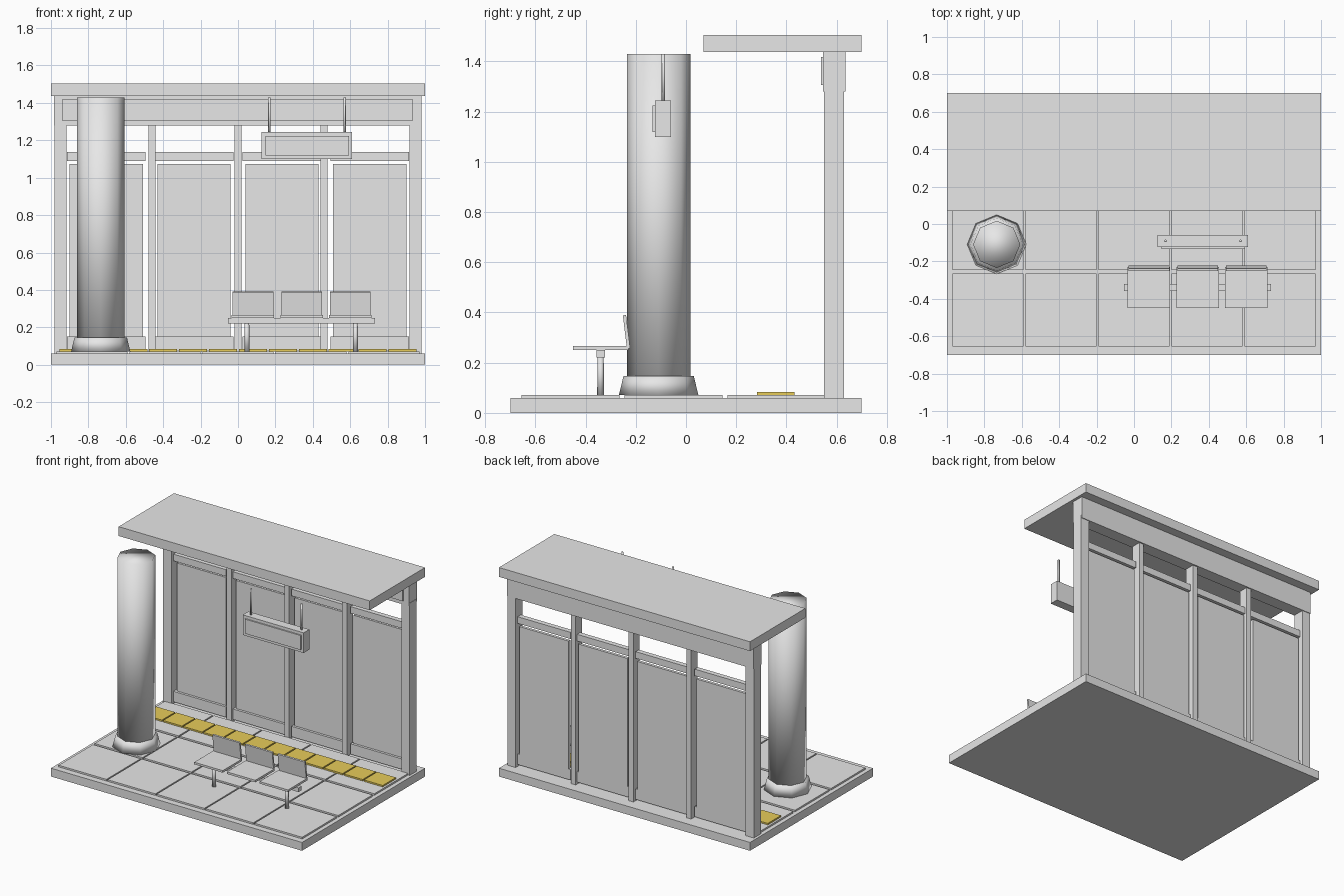
import bpy, bmesh
from math import radians
from mathutils import Matrix, Vector

cube = bpy.data.objects.get("Cube")
if cube:
    bpy.data.objects.remove(cube, do_unlink=True)


def material(name, rgb):
    m = bpy.data.materials.new(name)
    m.use_nodes = True
    m.diffuse_color = (*rgb, 1)
    m.node_tree.nodes["Principled BSDF"].inputs["Base Color"].default_value = (*rgb, 1)
    return m


GREY = material("light_grey", (0.8, 0.8, 0.8))
YELLOW = material("warning_yellow", (0.86, 0.65, 0.11))


def finish(name, bm, mat, smooth=False):
    mesh = bpy.data.meshes.new(name)
    bm.to_mesh(mesh)
    bm.free()
    mesh.materials.append(mat)
    for p in mesh.polygons:
        p.use_smooth = smooth
    ob = bpy.data.objects.new(name, mesh)
    bpy.context.collection.objects.link(ob)
    return ob


def box(name, x, y, z, mat=GREY, tilt=0):
    """Box from (min, max) spans, optionally tilted about its own x axis."""
    spans = (x, y, z)
    centre = Vector([(a + b) / 2 for a, b in spans])
    size = Vector([b - a for a, b in spans])
    bm = bmesh.new()
    bmesh.ops.create_cube(bm, size=1, matrix=Matrix.Translation(centre)
                          @ Matrix.Rotation(tilt, 4, 'X') @ Matrix.Diagonal(size.to_4d()))
    return finish(name, bm, mat)


def tube(name, x, y, z, r_bottom, r_top, smooth=True):
    """Eight-sided upright cylinder or cone section."""
    bm = bmesh.new()
    bmesh.ops.create_cone(bm, cap_ends=True, segments=8, radius1=r_bottom,
                          radius2=r_top, depth=z[1] - z[0],
                          matrix=Matrix.Translation((x, y, (z[0] + z[1]) / 2)))
    return finish(name, bm, GREY, smooth)


def around(c, width):
    return (c - width / 2, c + width / 2)


# Platform slab, floor tiles and warning strip
box("platform", (-1, 1), (-0.7, 0.7), (0, 0.06))
for row in range(3):
    for col in range(5):
        box("floor_tile", around((col - 2) * 0.39, 0.38),
            around(-0.46 + row * 0.41, 0.39), (0.055, 0.072))
for i in range(12):
    box("warning_tile", around((i - 5.5) * 0.16, 0.15), (0.283, 0.433), (0.07, 0.083), YELLOW)

# Roof, fascia and long plate
box("roof", (-1, 1), (0.07, 0.7), (1.438, 1.505))
box("fascia", (-0.983, 0.98), (0.546, 0.635), (1.28, 1.438))
box("fascia_plate", (-0.94, 0.935), (0.537, 0.55), (1.307, 1.418))

# Back wall: end posts, middle posts, then rails and panel in each bay
for side in (-1, 1):
    box("end_post", around(side * 0.949, 0.066), (0.55, 0.63), (0.06, 1.3))
for i in (-1, 0, 1):
    box("middle_post", around(i * 0.46, 0.037), (0.555, 0.625), (0.06, 1.3))
for i in range(4):
    c = (i - 1.5) * 0.47
    box("top_rail", around(c, 0.42), (0.572, 0.608), (1.09, 1.138))
    box("bottom_rail", around(c, 0.42), (0.572, 0.608), (0.075, 0.15))
    box("wall_panel", around(c, 0.392), (0.59, 0.61), (0.075, 1.072))

# Round column with flared foot
tube("column_foot", -0.734, -0.109, (0.072, 0.147), 0.158, 0.14)
tube("column_shaft", -0.734, -0.109, (0.075, 1.43), 0.126, 0.126)

# Hanging sign
box("hanging_sign", (0.125, 0.61), (-0.124, -0.06), (1.1, 1.245))
box("sign_plate", (0.147, 0.593), (-0.133, -0.124), (1.12, 1.224))
for x in (0.168, 0.57):
    tube("sign_rod", x, -0.09, (1.24, 1.43), 0.007, 0.007)

# Bench: beam, two legs, three seats with backs
box("bench_beam", (-0.054, 0.732), (-0.357, -0.322), (0.22, 0.25))
for x in (0.048, 0.628):
    tube("bench_leg", x, -0.34, (0.07, 0.225), 0.014, 0.012)
for x in (0.08, 0.34, 0.6):
    box("bench_seat", around(x, 0.227), (-0.45, -0.23), (0.251, 0.266))
    box("bench_back", around(x, 0.217), around(-0.237, 0.013), (0.256, 0.39), tilt=radians(7))
